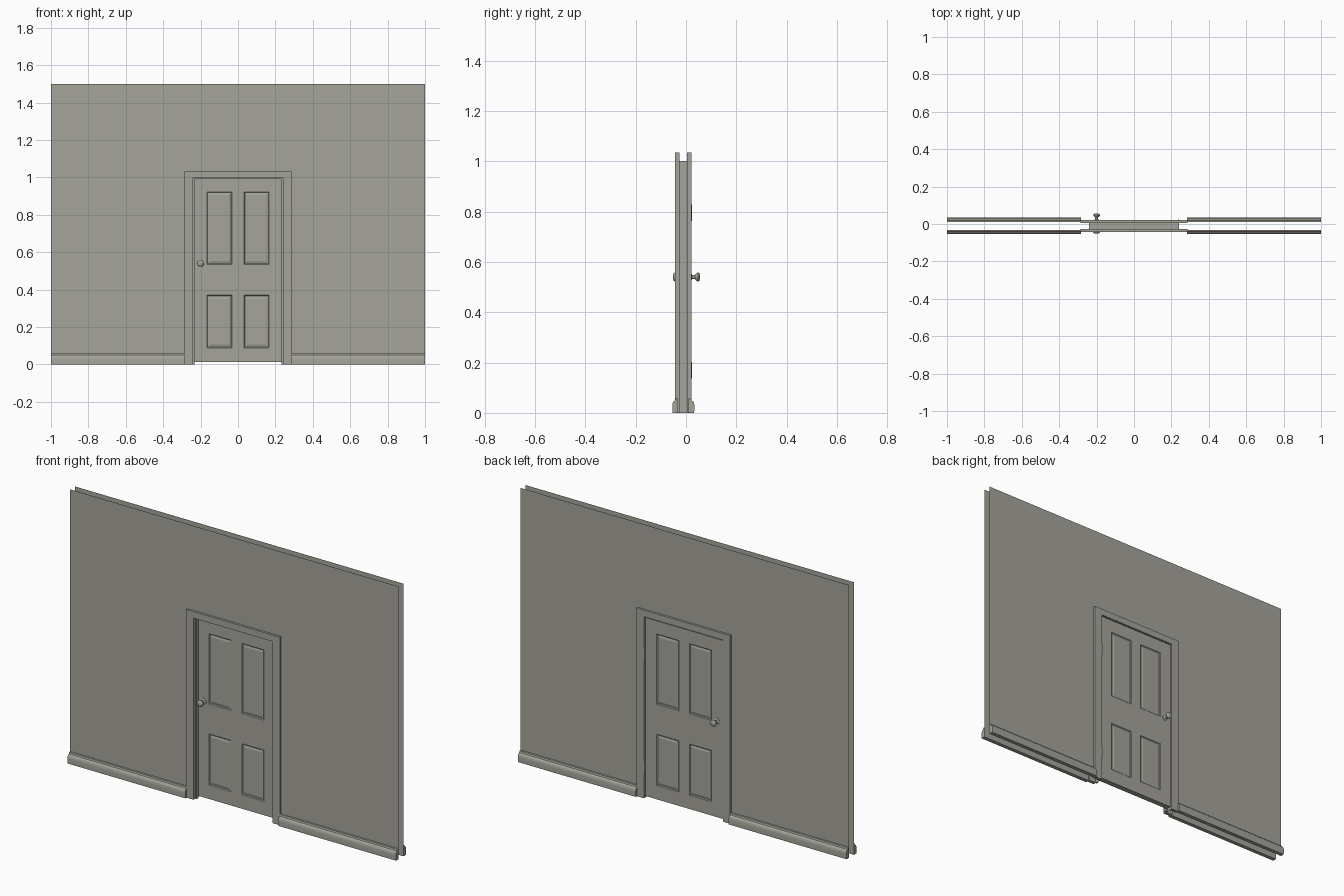
import bpy, bmesh, math
from mathutils import Matrix

if "Cube" in bpy.data.objects:
    bpy.data.objects.remove(bpy.data.objects["Cube"])

grey = bpy.data.materials.new("warm_grey")
grey.diffuse_color = (0.376, 0.371, 0.328, 1)
grey.use_nodes = True
grey.node_tree.nodes["Principled BSDF"].inputs["Base Color"].default_value = grey.diffuse_color
CY = -0.0105          # middle of the wall thickness


def finish(name, bm, smooth=False):
    bmesh.ops.recalc_face_normals(bm, faces=bm.faces)
    me = bpy.data.meshes.new(name)
    bm.to_mesh(me)
    bm.free()
    ob = bpy.data.objects.new(name, me)
    bpy.context.collection.objects.link(ob)
    me.materials.append(grey)
    if smooth:
        bpy.ops.object.select_all(action='DESELECT')
        bpy.context.view_layer.objects.active = ob
        ob.select_set(True)
        bpy.ops.object.shade_smooth_by_angle(angle=math.radians(40))
    return ob


def arch_sheet(name, outer, inner, y, depth=0.0):
    """Flat arch in the xz plane: outer/inner = (half width, top), extruded along y."""
    bm = bmesh.new()
    (ow, ot), (iw, it) = outer, inner
    o = [bm.verts.new((x, y, z)) for x, z in ((-ow, 0), (-ow, ot), (ow, ot), (ow, 0))]
    i = [bm.verts.new((x, y, z)) for x, z in ((-iw, 0), (-iw, it), (iw, it), (iw, 0))]
    for k in range(3):
        bm.faces.new((o[k], o[k + 1], i[k + 1], i[k]))
    if depth:
        r = bmesh.ops.extrude_face_region(bm, geom=bm.faces[:])
        vs = [g for g in r["geom"] if isinstance(g, bmesh.types.BMVert)]
        bmesh.ops.translate(bm, verts=vs, vec=(0, depth, 0))
    return finish(name, bm)


# walls (single sheets), casing trim and skirting on both faces
skirt = [(0.0, 0.0), (0.022, 0.0), (0.023, 0.028), (0.021, 0.041), (0.017, 0.047),
         (0.012, 0.049), (0.009, 0.057), (0.0, 0.058)]
for side, s in (("front", -1), ("back", 1)):
    wall_y = CY + s * 0.021
    arch_sheet(side + "_wall", (1, 1.5), (0.262, 1.015), wall_y)
    arch_sheet(side + "_door_casing", (0.285, 1.035), (0.24, 1.0), CY + s * 0.015, s * 0.018)
    for end, e in (("left", -1), ("right", 1)):
        bm = bmesh.new()
        a = [bm.verts.new((e * 0.283, wall_y + s * d, z)) for d, z in skirt]
        b = [bm.verts.new((e * 1.0, wall_y + s * d, z)) for d, z in skirt]
        n = len(skirt)
        for k in range(n):
            bm.faces.new((a[k], a[(k + 1) % n], b[(k + 1) % n], b[k]))
        bm.faces.new(a)
        bm.faces.new(b)
        finish(f"{side}_{end}_skirting", bm, True)

# jamb lining and door stop
arch_sheet("door_jamb", (0.2415, 1.0), (0.24, 0.9985), CY - 0.032, 0.064)
arch_sheet("door_stop", (0.24, 0.9985), (0.232, 0.991), -0.028, 0.014)

# four-panel door: grid slab, panels sunk then raised again
Y0, Y1 = -0.013, 0.017
xs = [-0.236, -0.167, -0.032, 0.032, 0.167, 0.236]
zs = [0.012, 0.088, 0.37, 0.535, 0.922, 0.994]
bm = bmesh.new()
for y in (Y0, Y1):
    g = [[bm.verts.new((x, y, z)) for z in zs] for x in xs]
    for i in range(5):
        for j in range(5):
            f = bm.faces.new((g[i][j], g[i + 1][j], g[i + 1][j + 1], g[i][j + 1]))
    if y == Y0:
        first = g
rim = [(i, 0) for i in range(5)] + [(5, j) for j in range(5)] + \
      [(i, 5) for i in range(5, 0, -1)] + [(0, j) for j in range(5, 0, -1)]
for k, (i, j) in enumerate(rim):
    p, q = rim[(k + 1) % len(rim)]
    bm.faces.new((first[i][j], first[p][q], g[p][q], g[i][j]))
bmesh.ops.recalc_face_normals(bm, faces=bm.faces)
panels = []
for f in bm.faces:
    c = f.calc_center_median()
    if abs(f.normal.y) > 0.9 and 0.04 < abs(c.x) < 0.15 and (0.1 < c.z < 0.36 or 0.55 < c.z < 0.9):
        panels.append(f)
for th, d in ((0.006, -0.004), (0.004, 0.0), (0.014, 0.003)):
    bmesh.ops.inset_individual(bm, faces=panels, thickness=th, depth=d)
finish("door", bm)

# knobs: lathed profile on each side of the door
knob = [(0.0175, 0.0), (0.0175, 0.003), (0.014, 0.005), (0.008, 0.007), (0.007, 0.018),
        (0.011, 0.021), (0.017, 0.026), (0.018, 0.031), (0.015, 0.036), (0.008, 0.0385), (0.0, 0.039)]
for side, s, y in (("front", -1, Y0), ("back", 1, Y1)):
    bm = bmesh.new()
    vs = [bm.verts.new((-0.2 + r, y + s * d, 0.54)) for r, d in knob]
    es = [bm.edges.new(p) for p in zip(vs, vs[1:])]
    bmesh.ops.spin(bm, geom=vs + es, cent=(-0.2, y, 0.54), axis=(0, 1, 0),
                   angle=math.tau, steps=24)
    bmesh.ops.remove_doubles(bm, verts=bm.verts, dist=0.0002)
    finish(side + "_knob", bm, True)

# hinge barrels on the back
for name, z in (("lower_hinge", 0.17), ("upper_hinge", 0.795)):
    bm = bmesh.new()
    bmesh.ops.create_cone(bm, cap_ends=True, segments=12, radius1=0.0042, radius2=0.0042,
                          depth=0.066, matrix=Matrix.Translation((0.238, 0.019, z)))
    finish(name, bm, True)
